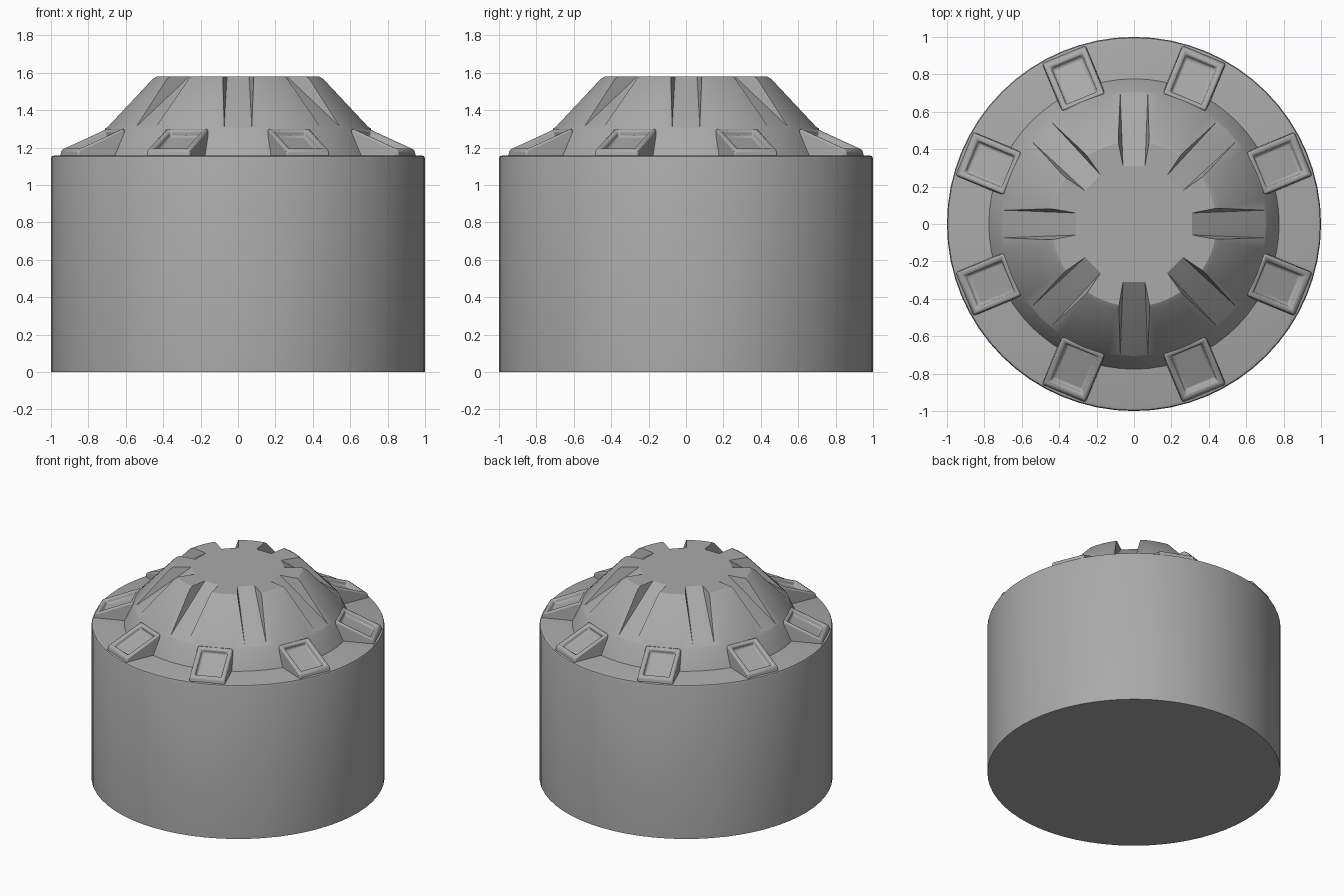
import bpy, bmesh
from math import pi, radians, cos, sin
from mathutils import Matrix, Vector

old = bpy.data.objects.get("Cube")
if old:
    bpy.data.objects.remove(old, do_unlink=True)

# One plain grey for everything
grey = bpy.data.materials.new("grey")
grey.use_nodes = True
colour = (0.4, 0.4, 0.4, 1)
grey.diffuse_color = colour
grey.node_tree.nodes["Principled BSDF"].inputs["Base Color"].default_value = colour

COUNT = 8
STEP = 2 * pi / COUNT


def make_object(name, bm):
    bmesh.ops.recalc_face_normals(bm, faces=bm.faces[:])
    mesh = bpy.data.meshes.new(name)
    bm.to_mesh(mesh)
    bm.free()
    mesh.materials.append(grey)
    obj = bpy.data.objects.new(name, mesh)
    bpy.context.collection.objects.link(obj)
    return obj


def activate(obj):
    bpy.ops.object.select_all(action='DESELECT')
    obj.select_set(True)
    bpy.context.view_layer.objects.active = obj


def smooth(obj, degrees=30):
    activate(obj)
    bpy.ops.object.shade_smooth_by_angle(angle=radians(degrees))


def add_bevel(obj, width, segments, degrees):
    mod = obj.modifiers.new("soft_edges", 'BEVEL')
    mod.width = width
    mod.segments = segments
    mod.limit_method = 'ANGLE'
    mod.angle_limit = radians(degrees)


def revolve(name, profile, sides=64):
    """Turn an (r, z) profile about the z axis and cap both ends."""
    bm = bmesh.new()
    rings = [[bm.verts.new((r * cos(2 * pi * i / sides), r * sin(2 * pi * i / sides), z))
              for i in range(sides)] for r, z in profile]
    for low, high in zip(rings, rings[1:]):
        for i in range(sides):
            j = (i + 1) % sides
            bm.faces.new((low[i], low[j], high[j], high[i]))
    bm.faces.new(rings[0])
    bm.faces.new(rings[-1])
    return make_object(name, bm)


def add_block(bm, bottom, top, turn):
    """Six-sided block; each level is two (r, z, half width) ends."""
    levels = []
    for (r0, z0, w0), (r1, z1, w1) in (bottom, top):
        corners = ((r0, -w0, z0), (r1, -w1, z1), (r1, w1, z1), (r0, w0, z0))
        levels.append([bm.verts.new(turn @ Vector(c)) for c in corners])
    low, high = levels
    bm.faces.new(low[::-1])
    for i in range(4):
        j = (i + 1) % 4
        bm.faces.new((low[i], low[j], high[j], high[i]))
    return bm.faces.new(high)


# Drum with a softened upper rim
drum = revolve("drum", [(1, 0), (1, 1.14), (0.995, 1.153), (0.98, 1.158)])
smooth(drum)

# Sloped crown with a flat top
crown = revolve("crown", [(0.78, 1.15), (0.71, 1.3), (0.465, 1.565), (0.44, 1.58)])

# Eight tapering grooves cut into the crown
bm = bmesh.new()
for i in range(COUNT):
    turn = Matrix.Rotation(i * STEP, 3, 'Z')
    add_block(bm, ((0.21, 1.65, 0.055), (0.81, 1.232, 0.078)),
              ((0.31, 1.85, 0.12), (0.95, 1.43, 0.14)), turn)
cutter = make_object("groove_cutter", bm)
cutter.hide_render = True
cut = crown.modifiers.new("grooves", 'BOOLEAN')
cut.operation = 'DIFFERENCE'
cut.solver = 'EXACT'
cut.object = cutter
activate(crown)
bpy.ops.object.modifier_apply(modifier=cut.name)
bpy.data.objects.remove(cutter, do_unlink=True)
smooth(crown)

# Eight wedge pads around the rim, each with a recessed top
for i in range(COUNT):
    turn = Matrix.Rotation((i + 0.5) * STEP, 3, 'Z')
    bm = bmesh.new()
    top = add_block(bm, ((0.7, 1.15, 0.127), (0.982, 1.15, 0.127)),
                    ((0.705, 1.302, 0.122), (0.975, 1.187, 0.122)), turn)
    bm.normal_update()
    down = -top.normal * 0.035
    bmesh.ops.inset_region(bm, faces=[top], thickness=0.04)
    bmesh.ops.inset_region(bm, faces=[top], thickness=0.012)
    bmesh.ops.translate(bm, verts=top.verts[:], vec=down)
    pad = make_object("rim_pad_%d" % (i + 1), bm)
    add_bevel(pad, 0.01, 2, 30)
    smooth(pad, 35)
